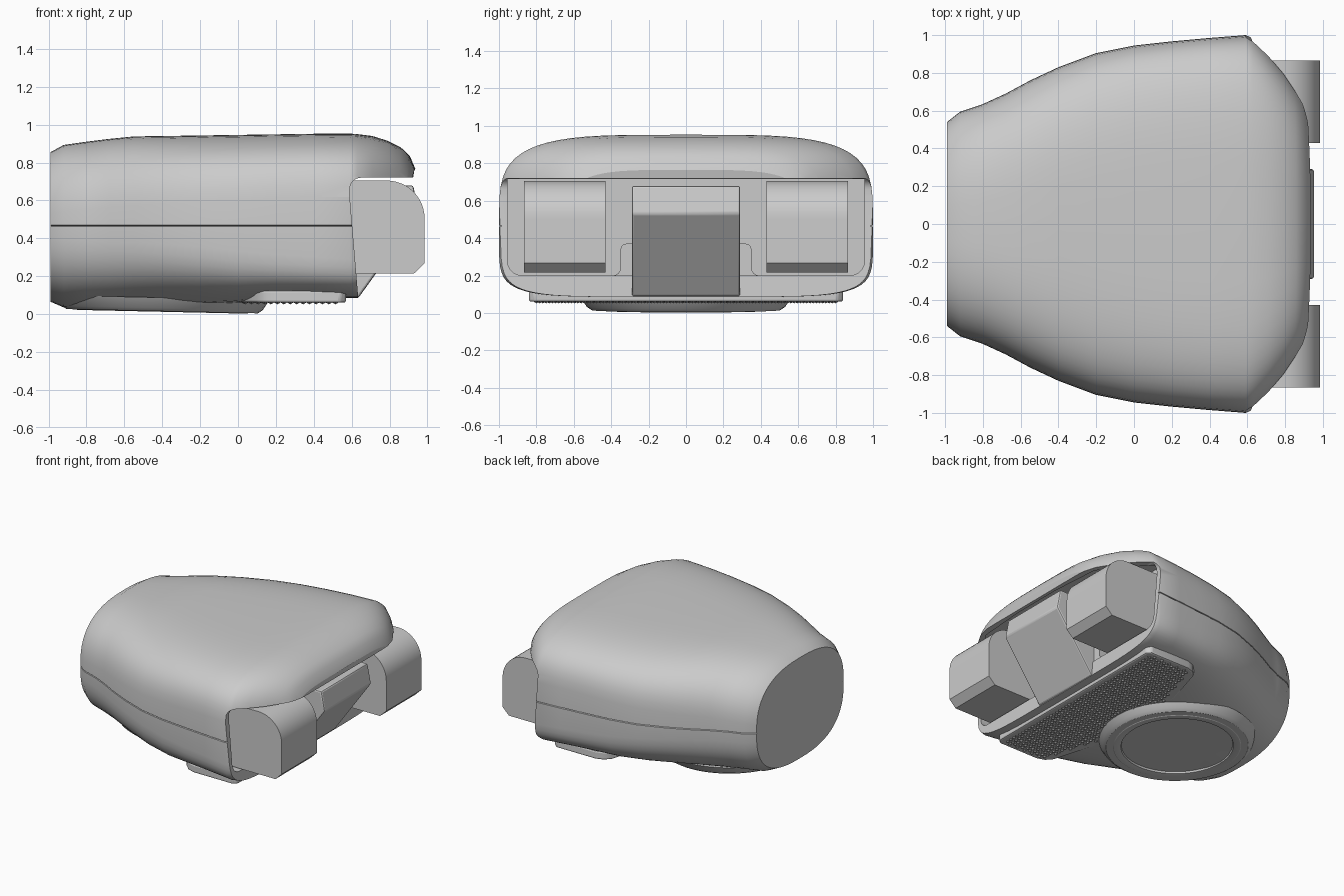
import bpy, bmesh, math

if "Cube" in bpy.data.objects:
    bpy.data.objects.remove(bpy.data.objects["Cube"])

SEAM = 0.465


def finish(bm, name, angle=30):
    bmesh.ops.recalc_face_normals(bm, faces=bm.faces)
    me = bpy.data.meshes.new(name)
    bm.to_mesh(me)
    bm.free()
    ob = bpy.data.objects.new(name, me)
    bpy.context.collection.objects.link(ob)
    smooth(ob, angle)
    return ob


def activate(ob):
    bpy.ops.object.select_all(action='DESELECT')
    ob.select_set(True)
    bpy.context.view_layer.objects.active = ob


def smooth(ob, angle=30):
    activate(ob)
    bpy.ops.object.shade_smooth_by_angle(angle=math.radians(angle))


def prism(name, pts, axis, lo, hi):
    """Extrude a 2D outline along one axis."""
    place = {'X': lambda a, b, t: (t, a, b),
             'Y': lambda a, b, t: (a, t, b),
             'Z': lambda a, b, t: (a, b, t)}[axis]
    bm = bmesh.new()
    rings = [[bm.verts.new(place(a, b, t)) for a, b in pts] for t in (lo, hi)]
    n = len(pts)
    for i in range(n):
        j = (i + 1) % n
        bm.faces.new((rings[0][i], rings[0][j], rings[1][j], rings[1][i]))
    for r in rings:
        bm.faces.new(r)
    return finish(bm, name)


def bevel(ob, width, segments=2):
    m = ob.modifiers.new("bevel", 'BEVEL')
    m.width, m.segments, m.limit_method = width, segments, 'ANGLE'
    activate(ob)
    bpy.ops.object.modifier_apply(modifier=m.name)
    smooth(ob)


def cut(ob, cutter):
    m = ob.modifiers.new("cut", 'BOOLEAN')
    m.operation, m.object, m.solver = 'DIFFERENCE', cutter, 'EXACT'
    activate(ob)
    bpy.ops.object.modifier_apply(modifier=m.name)
    bpy.data.objects.remove(cutter)


def arc(cx, cz, r, a0, a1, n=8):
    return [(cx + r * math.cos(math.radians(a0 + (a1 - a0) * i / n)),
             cz + r * math.sin(math.radians(a0 + (a1 - a0) * i / n))) for i in range(n + 1)]


def mirrored(half):
    """Half outline (x, y) completed by its reflection in y."""
    return half + [(x, -y) for x, y in reversed(half)]


# Shell: lofted superellipse sections (x, half width, top, bottom, upper power, lower power)
stations = [
    (-0.99, 0.54, 0.855, 0.065, 2.6, 2.6), (-0.92, 0.595, 0.893, 0.035, 2.7, 2.6),
    (-0.80, 0.635, 0.91, 0.032, 2.8, 2.7), (-0.68, 0.69, 0.925, 0.034, 3.0, 2.8),
    (-0.55, 0.76, 0.938, 0.037, 3.1, 2.9), (-0.40, 0.83, 0.94, 0.04, 3.3, 3.1),
    (-0.20, 0.905, 0.943, 0.045, 3.5, 3.5), (0.0, 0.945, 0.946, 0.058, 3.7, 4.2),
    (0.20, 0.967, 0.949, 0.08, 3.9, 5.0), (0.40, 0.985, 0.952, 0.085, 4.0, 5.5),
    (0.59, 1.0, 0.953, 0.085, 4.0, 6.0), (0.63, 0.985, 0.95, 0.085, 4.0, 6.0),
    (0.71, 0.91, 0.94, 0.085, 4.0, 6.0), (0.79, 0.82, 0.915, 0.085, 4.0, 6.0),
    (0.85, 0.735, 0.88, 0.085, 4.0, 6.0), (0.89, 0.68, 0.835, 0.085, 4.0, 6.0),
    (0.915, 0.64, 0.765, 0.085, 4.0, 6.0)]


def section(w, top, bottom, nu, nl, steps=32):
    def half(height, n, sign):
        out = []
        for i in range(steps + 1):
            t = math.pi * i / steps
            c, s = math.cos(t), max(0.0, math.sin(t))
            y = math.copysign(abs(c) ** (2 / n), c) * w
            z = max(0.004, height * s ** (2 / n) if s > 1e-6 else 0)
            out.append((y, SEAM + sign * z))
        return out
    up = half(top - SEAM, nu, 1)
    low = half(SEAM - bottom, nl, -1)[::-1]
    g = w - 0.012                       # parting groove
    return up + [(-g, SEAM)] + low + [(g, SEAM)]


bm = bmesh.new()
rings = []
for x, w, *rest in stations:
    bow = 0.022 * max(0, x - 0.8) / 0.115
    rings.append([bm.verts.new((x + bow * (1 - (y / w) ** 2), y, z))
                  for y, z in section(w, *rest)])
for a, b in zip(rings, rings[1:]):
    for i in range(len(a)):
        j = (i + 1) % len(a)
        bm.faces.new((a[i], a[j], b[j], b[i]))
bm.faces.new(rings[0])
bm.faces.new(rings[-1])
shell = finish(bm, "shell")

# Open the front below the lid, then hollow the mouth and the lid
mouth = [(0.645, -0.1), (0.635, 0.085), (0.59, 0.62)] + arc(0.65, 0.66, 0.06, 180, 90) \
    + [(1.3, 0.72), (1.3, -0.1)]
cut(shell, prism("mouth_cutter", mouth, 'Y', -1.3, 1.3))
corner = arc(0.875, 0.28, 0.08, 0, -90)
cavity = [(0.955, 0.715)] + corner + [(-y, z) for y, z in reversed(corner)] + [(-0.955, 0.715)]
cut(shell, prism("cavity_cutter", cavity, 'X', 0.45, 1.3))
cut(shell, prism("lid_cutter", mirrored([(0.5, 0.93), (0.6, 0.93), (0.87, 0.6), (0.9, 0.2)]),
                 'Z', 0.6, 0.76))
smooth(shell)

# Side blocks: rounded on top, chamfered below
block = [(0.48, 0.215), (0.93, 0.215), (0.985, 0.268)] + arc(0.785, 0.505, 0.2, 0, 90, 12) \
    + [(0.48, 0.705)]
for side, label in ((1, "left"), (-1, "right")):
    lo, hi = sorted((side * 0.43, side * 0.865))
    prism(label + "_block", block, 'Y', lo, hi)
    # Raised flank beside the centre wedge
    flank = [(0.28, 0.18), (0.28, 0.37)] + arc(0.32, 0.34, 0.03, 90, 0, 4) \
        + arc(0.39, 0.24, 0.04, 180, 270, 4) + [(0.39, 0.18)]
    prism(label + "_flank", [(side * y, z) for y, z in flank], 'X', 0.45, 0.615)

# Centre wedge
wedge = prism("centre_wedge", [(0.48, 0.088), (0.638, 0.088), (0.955, 0.53), (0.925, 0.68),
                               (0.48, 0.68)], 'Y', -0.29, 0.29)
bevel(wedge, 0.012)

# Round foot with a recessed disc, slightly tilted
profile = [(0, 0.016), (0.395, 0.016), (0.40, 0.003), (0.41, 0), (0.45, 0), (0.455, 0.003),
           (0.505, 0.003), (0.53, 0.02), (0.565, 0.075), (0, 0.075)]
bm = bmesh.new()
vs = [bm.verts.new((r, 0, z)) for r, z in profile]
es = [bm.edges.new(p) for p in zip(vs, vs[1:])]
bmesh.ops.spin(bm, geom=vs + es, cent=(0, 0, 0), axis=(0, 0, 1), angle=math.tau, steps=72)
bmesh.ops.remove_doubles(bm, verts=bm.verts, dist=1e-5)
foot = finish(bm, "round_foot")
foot.location = (-0.40, 0, 0.012)
foot.rotation_euler = (0, 0.022, 0)

# Grip pad with a knurled underside
pad = prism("grip_pad", mirrored([(0.0, 0.45), (0.1, 0.78), (0.14, 0.82), (0.2, 0.84),
                                  (0.54, 0.84), (0.57, 0.81)]), 'Z', 0.06, 0.125)
bevel(pad, 0.012)
bm = bmesh.new()
step = 0.034
for i in range(18):
    for j in range(-24, 25):
        x, y = -0.03 + i * step, (j + 0.5 * (i % 2)) * step
        if (0.06 + 0.3 * (abs(y) - 0.45) < x < 0.54 and abs(y) < 0.8
                and math.hypot(x + 0.40, y) > 0.56):
            base = [bm.verts.new((x + dx, y + dy, 0.0605)) for dx, dy in
                    ((-.016, 0), (0, -.016), (.016, 0), (0, .016))]
            tip = bm.verts.new((x, y, 0.051))
            for k in range(4):
                bm.faces.new((base[k], base[(k + 1) % 4], tip))
            bm.faces.new(base)
finish(bm, "grip_knurl")
